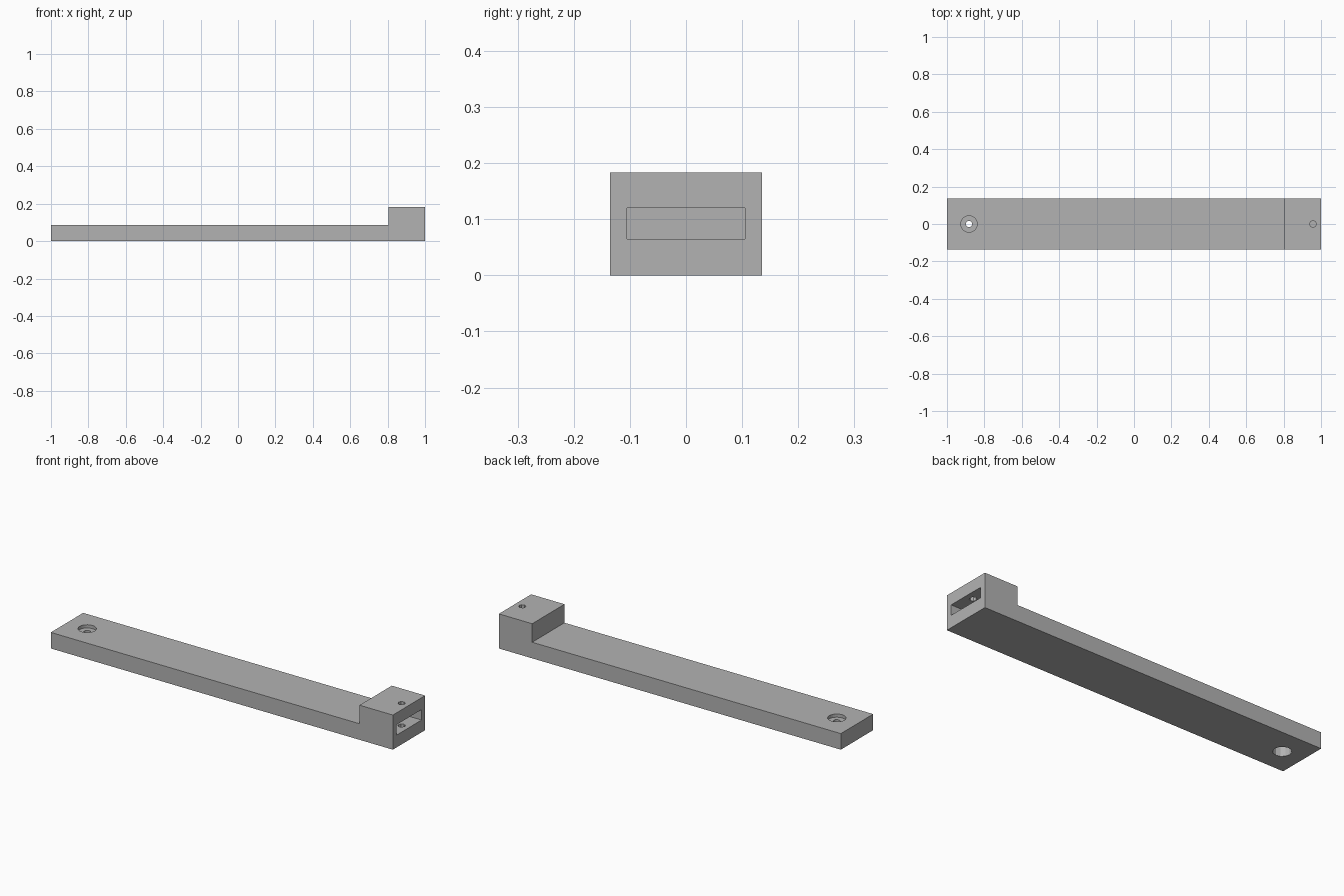
import bpy
import bmesh

cube = bpy.data.objects.get("Cube")
if cube:
    bpy.data.objects.remove(cube, do_unlink=True)

HALF_WIDTH = 0.135
TOP, DECK = 0.183, 0.085

grey = bpy.data.materials.new("plain_grey")
grey.use_nodes = True
grey.diffuse_color = (0.45, 0.45, 0.45, 1)
grey.node_tree.nodes["Principled BSDF"].inputs["Base Color"].default_value = grey.diffuse_color


def add_object(name, bm):
    bmesh.ops.recalc_face_normals(bm, faces=bm.faces[:])
    mesh = bpy.data.meshes.new(name)
    bm.to_mesh(mesh)
    bm.free()
    mesh.materials.append(grey)
    obj = bpy.data.objects.new(name, mesh)
    bpy.context.collection.objects.link(obj)
    return obj


def cut(target, name, bm):
    cutter = add_object(name, bm)
    cutter.hide_render = True
    cutter.hide_viewport = True
    cutter.display_type = 'WIRE'
    mod = target.modifiers.new(name, 'BOOLEAN')
    mod.operation = 'DIFFERENCE'
    mod.solver = 'EXACT'
    mod.object = cutter


def drill(target, name, x, radius, low, high, sides):
    bm = bmesh.new()
    bmesh.ops.create_cone(bm, cap_ends=True, segments=sides, radius1=radius,
                          radius2=radius, depth=high - low)
    bmesh.ops.translate(bm, verts=bm.verts, vec=(x, 0, (low + high) / 2))
    cut(target, name, bm)


# Long arm with a raised end block, extruded from its side profile
profile = [(-1, 0), (1, 0), (1, TOP), (0.805, TOP), (0.805, DECK), (-1, DECK)]
bm = bmesh.new()
face = bm.faces.new([bm.verts.new((x, -HALF_WIDTH, z)) for x, z in profile])
side = bmesh.ops.extrude_face_region(bm, geom=[face])["geom"]
bmesh.ops.translate(bm, verts=[v for v in side if isinstance(v, bmesh.types.BMVert)],
                    vec=(0, 2 * HALF_WIDTH, 0))
arm = add_object("arm_with_end_block", bm)

# Slot in the end of the block
bm = bmesh.new()
bmesh.ops.create_cube(bm, size=1)
bmesh.ops.scale(bm, verts=bm.verts, vec=(0.2, 0.21, 0.055))
bmesh.ops.translate(bm, verts=bm.verts, vec=(1.01, 0, 0.0925))
cut(arm, "slot_cutter", bm)

# Pin hole through the slot roof and into its floor
drill(arm, "pin_hole_cutter", 0.957, 0.018, 0.03, 0.25, 8)

# Mounting hole: narrow bore, shallow top recess, deep bottom recess
drill(arm, "bore_cutter", -0.882, 0.017, -0.1, 0.2, 12)
drill(arm, "top_recess_cutter", -0.882, 0.044, 0.068, 0.2, 24)
drill(arm, "bottom_recess_cutter", -0.882, 0.044, -0.1, 0.055, 12)
